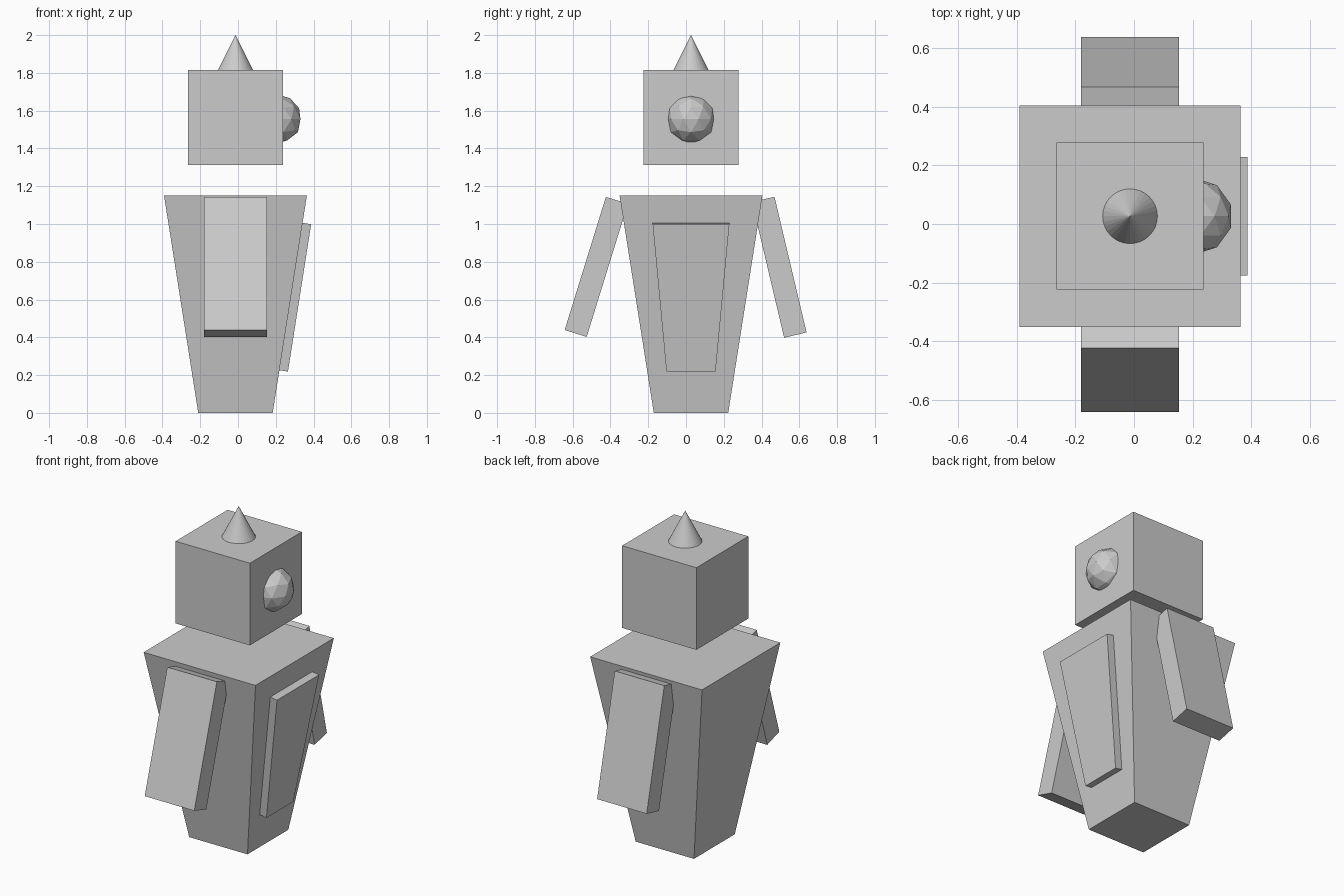
import bpy, bmesh
from math import radians
from mathutils import Matrix, Vector

if "Cube" in bpy.data.objects:
    bpy.data.objects.remove(bpy.data.objects["Cube"])

CX, CY = -0.0135, 0.0265   # body axis


def make_object(name, bm):
    bmesh.ops.recalc_face_normals(bm, faces=bm.faces)
    mesh = bpy.data.meshes.new(name)
    bm.to_mesh(mesh)
    bm.free()
    obj = bpy.data.objects.new(name, mesh)
    bpy.context.collection.objects.link(obj)
    return obj


def box(name, center, size, tilt=0.0):
    bm = bmesh.new()
    bmesh.ops.create_cube(bm, size=1)
    obj = make_object(name, bm)
    obj.data.transform(Matrix.Diagonal((*size, 1)))
    obj.location = center
    obj.rotation_euler.x = radians(tilt)
    return obj


# tapered torso: narrow foot, wide shoulders
HEIGHT, FOOT, SHOULDER = 1.15, 0.197, 0.378
bm = bmesh.new()
bmesh.ops.create_cube(bm, size=2)
for v in bm.verts:
    top = v.co.z > 0
    half = SHOULDER if top else FOOT
    v.co = (v.co.x * half, v.co.y * half, HEIGHT if top else 0)
make_object("torso", bm).location = (CX, CY, 0)

# trapezoid panel lying on the sloping +x side of the torso
slope = (SHOULDER - FOOT) / HEIGHT
normal = Vector((1, 0, -slope)).normalized()
bm = bmesh.new()
verts = [bm.verts.new((FOOT + slope * z, y, z))
         for y, z in ((-0.13, 0.226), (0.13, 0.226), (0.203, 1.006), (-0.203, 1.006))]
face = bm.faces.new(verts)
new = bmesh.ops.extrude_face_region(bm, geom=[face], use_keep_orig=True)["geom"]
bmesh.ops.translate(bm, vec=normal * 0.046,
                    verts=[g for g in new if isinstance(g, bmesh.types.BMVert)])
make_object("belly_panel", bm).location = (CX, CY, 0)

# arms, splayed outwards at slightly different angles
for name, y, z, tilt in (("arm_front", -0.475, 0.773, -17.2),
                         ("arm_back", 0.494, 0.771, 13.3)):
    box(name, (CX, y, z), (0.335, 0.122, 0.738), tilt)

# floating head
box("head", (CX, CY, 1.563), (0.502, 0.502, 0.502))

# faceted eye sunk into the +x side of the head
bm = bmesh.new()
bmesh.ops.create_icosphere(bm, subdivisions=2, radius=0.131)
make_object("eye", bm).location = (0.206, CY, 1.555)

# pointed cap
bm = bmesh.new()
bmesh.ops.create_cone(bm, cap_ends=True, segments=32, radius1=0.0935, radius2=0, depth=0.186)
make_object("cap", bm).location = (CX, CY, 1.907)
